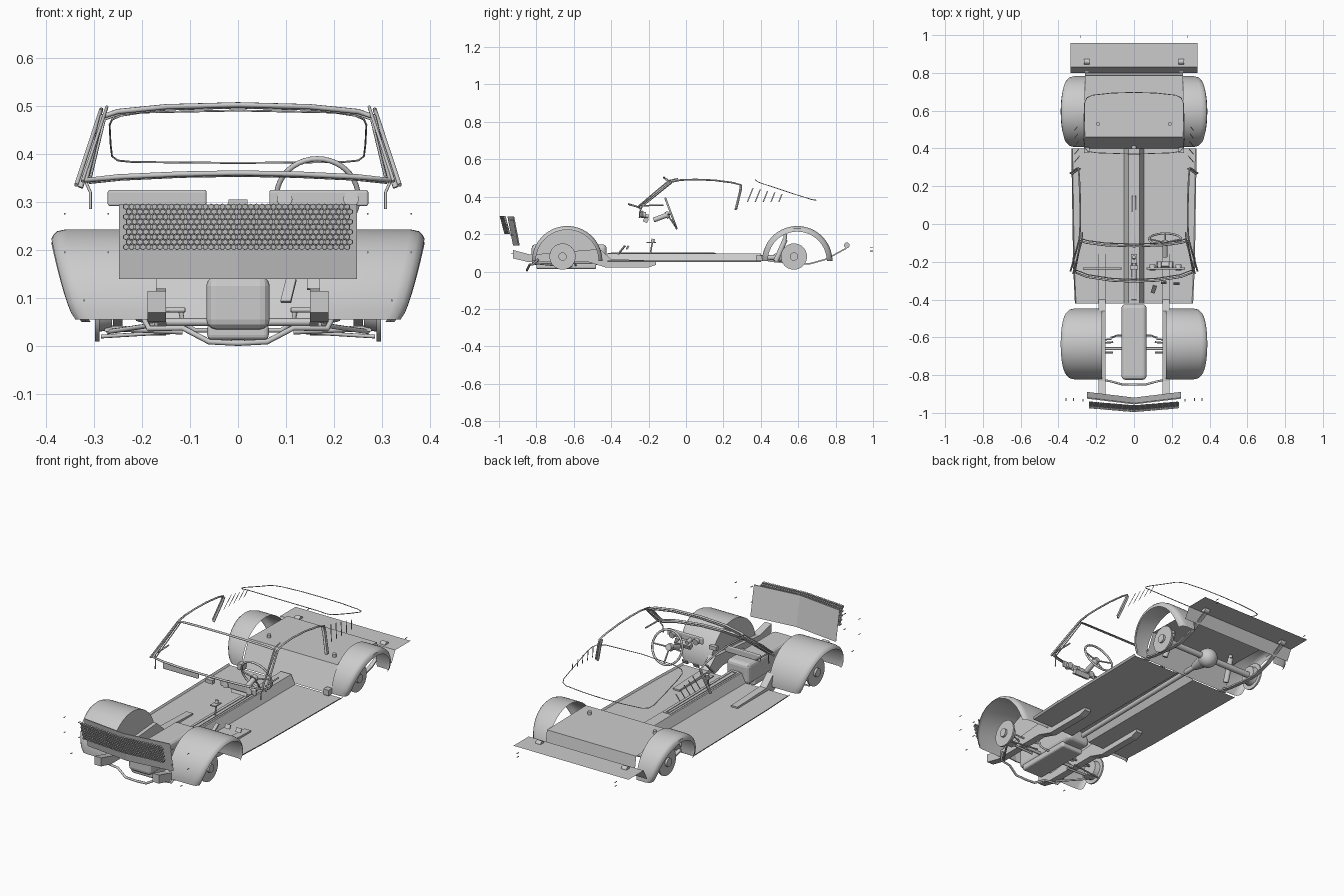
import bpy, bmesh, math
from math import sin, cos, pi, radians
from mathutils import Vector, Matrix

if "Cube" in bpy.data.objects:
    bpy.data.objects.remove(bpy.data.objects["Cube"])

def mesh(name, verts, faces, smooth=False):
    me = bpy.data.meshes.new(name)
    me.from_pydata([tuple(v) for v in verts], [], faces)
    me.update()
    ob = bpy.data.objects.new(name, me)
    bpy.context.collection.objects.link(ob)
    if smooth:
        bpy.ops.object.select_all(action='DESELECT')
        ob.select_set(True)
        bpy.context.view_layer.objects.active = ob
        bpy.ops.object.shade_smooth_by_angle(angle=radians(35))
    return ob

def loft(name, rows, smooth=False):
    n = len(rows[0])
    faces = [(i*n+j, i*n+j+1, (i+1)*n+j+1, (i+1)*n+j)
             for i in range(len(rows)-1) for j in range(n-1)]
    return mesh(name, [p for r in rows for p in r], faces, smooth)

def prism(name, prof, x0, x1):
    # side profile (y, z) extruded across x
    n = len(prof)
    v = [(x, y, z) for x in (x0, x1) for y, z in prof]
    f = [tuple(range(n)), tuple(range(n, 2*n))[::-1]]
    f += [(i, (i+1) % n, n+(i+1) % n, n+i) for i in range(n)]
    return mesh(name, v, f)

def box(name, c, size, rx=0, rz=0, bevel=0, seg=3):
    bm = bmesh.new()
    bmesh.ops.create_cube(bm, size=1)
    bmesh.ops.scale(bm, vec=size, verts=bm.verts)
    if bevel:
        bmesh.ops.bevel(bm, geom=bm.edges[:], offset=bevel, segments=seg, affect='EDGES', profile=0.5)
    bmesh.ops.transform(bm, matrix=Matrix.Translation(c) @ Matrix.Rotation(rz, 4, 'Z') @ Matrix.Rotation(rx, 4, 'X'), verts=bm.verts)
    ob = mesh(name, [], [], False)
    bm.to_mesh(ob.data)
    bm.free()
    return ob

def cyl(name, a, b, r, r2=None, seg=32):
    a, b = Vector(a), Vector(b)
    bm = bmesh.new()
    bmesh.ops.create_cone(bm, cap_ends=True, segments=seg, radius1=r, radius2=r if r2 is None else r2, depth=(b-a).length)
    rot = (b-a).to_track_quat('Z', 'Y').to_matrix().to_4x4()
    bmesh.ops.transform(bm, matrix=Matrix.Translation((a+b)/2) @ rot, verts=bm.verts)
    ob = mesh(name, [], [])
    bm.to_mesh(ob.data)
    bm.free()
    bpy.context.view_layer.objects.active = ob
    bpy.ops.object.select_all(action='DESELECT')
    ob.select_set(True)
    bpy.ops.object.shade_smooth_by_angle(angle=radians(35))
    return ob

def tube(name, pts, r, cyclic=False):
    cu = bpy.data.curves.new(name, 'CURVE')
    cu.dimensions = '3D'
    cu.bevel_depth, cu.bevel_resolution = r, 2
    cu.use_fill_caps = True
    sp = cu.splines.new('POLY')
    sp.points.add(len(pts)-1)
    for q, p in zip(sp.points, pts):
        q.co = (*p, 1)
    sp.use_cyclic_u = cyclic
    ob = bpy.data.objects.new(name, cu)
    bpy.context.collection.objects.link(ob)
    return ob

def sym(pts):
    # complete a left-right symmetric path given from centre outward
    return [(-x, y, z) for x, y, z in pts[::-1] if x > 0] + pts

# Floor with transmission tunnel
sec = [(1, .06), (.98, .05), (.16, .05), (.13, .07), (.09, .097)]
rows = []
for y, w in [(-.42, .313), (-.23, .322), (.40, .332)]:
    h = [(w*a if a > .5 else a*.33, y, z) for a, z in sec]
    rows.append(h + [(-x, y2, z) for x, y2, z in h[::-1]])
loft("floor_pan", rows)

# Trunk floor over the axle and the tail panel
loft("trunk_floor", [[(-.26, y, z), (.26, y, z)] for y, z in
     [(.40, .055), (.46, .185), (.785, .18), (.80, .09)]])
loft("tail_panel", [[(-.335, y, z), (.335, y, z)] for y, z in [(.80, .085), (.83, .142), (.957, .142)]])

# Wheel wells with rounded outer lips, brake discs and hubs
for s in (-1, 1):
    for nm, cy, ro, lip, xi in [("front", -.635, .188, .168, .17), ("rear", .595, .188, .158, .26)]:
        rows = []
        for i in range(33):
            a = pi*i/32
            row = []
            xo = .338 + .05*sin(a)**.7 if 0 < i < 32 else .338
            for x, r in ((xi, ro), (xo-.03, ro), (xo-.012, ro-.004), (xo-.003, ro-.013), (xo, lip)):
                row.append((s*x, cy + r*cos(a), .055 + r*sin(a)))
            rows.append(row)
        loft(nm+"_wheel_well", rows, True)
        if nm == "front":
            mesh("front_well_inner_wall", [r[0] for r in rows], [tuple(range(33))])
    for nm, y in (("front", -.66), ("rear", .577)):
        cyl(nm+"_brake_disc", (s*.288, y, .08), (s*.297, y, .08), .07)
        cyl(nm+"_drum_back", (s*.262, y, .08), (s*.288, y, .08), .045, .05)
        cyl(nm+"_hub", (s*.297, y, .08), (s*.308, y, .08), .022)
    # Frame rails
    prism("frame_rail", [(-.925, .115), (-.925, .07), (-.84, .05), (-.52, .05), (-.43, .022), (-.20, .022),
          (-.16, .035), (-.16, .058), (-.40, .066), (-.46, .12), (-.53, .115), (-.83, .09)], s*.15, s*.188)
    # Front suspension arms
    tube("lower_control_arm", [(s*.115, -.66, .03), (s*.29, -.66, .038)], .006)
    tube("strut_rod", [(s*.17, -.82, .045), (s*.27, -.67, .03)], .005)
    tube("tie_rod", [(s*.12, -.61, .03), (s*.285, -.62, .02)], .004)
    tube("upper_control_arm", [(s*.11, -.625, .075), (s*.16, -.63, .075), (s*.27, -.66, .10),
         (s*.16, -.68, .075), (s*.11, -.68, .075)], .005)
    box("control_arm_mount", (s*.255, -.66, .036), (.045, .04, .012))
    # Leaf springs, shackles and shocks
    sp = [(.385, .075), (.45, .06), (.58, .045), (.66, .045), (.75, .07), (.86, .13)]
    loft("leaf_spring", [[(s*.24, y, z), (s*.26, y, z), (s*.26, y, z-.008), (s*.24, y, z-.008), (s*.24, y, z)] for y, z in sp])
    cyl("spring_eye", (s*.235, .86, .14), (s*.265, .86, .14), .015, seg=16)
    box("spring_front_mount", (s*.25, .39, .07), (.03, .03, .03))
    cyl("rear_shock", (s*.2, .48, .055), (s*.19, .53, .17), .014, seg=16)
    cyl("shock_top", (s*.19, .53, .17), (s*.19, .53, .20), .01, seg=12)

# Rear axle with differential
cyl("rear_axle", (-.29, .577, .08), (.29, .577, .08), .016, seg=16)
bpy.ops.mesh.primitive_uv_sphere_add(segments=24, ring_count=12, radius=.05, location=(0, .577, .08))
bpy.context.object.name = "differential"
bpy.ops.object.shade_smooth()
cyl("differential_nose", (0, .47, .075), (0, .56, .08), .018, .04, 20)
cyl("drive_shaft", (0, -.40, .062), (0, .47, .075), .013, seg=16)

# Engine block and oil pan
box("engine_block", (0, -.625, .09), (.132, .40, .11), bevel=.02)
box("oil_pan", (0, -.64, .03), (.128, .32, .034), bevel=.01)

# Sway bar and steering linkage
tube("sway_bar", sym([(0, -.85, .006), (.06, -.85, .009), (.115, -.835, .038), (.185, -.82, .036), (.20, -.79, .065)]), .006)
tube("steering_link", sym([(0, -.59, .033), (.09, -.59, .033), (.115, -.60, .05), (.12, -.60, .078)]), .005)
tube("front_crossmember", [(-.15, -.66, .05), (.15, -.66, .05)], .008)

# Grille backing panel, V-shaped in plan
loft("grille_panel", [[(-.248, yb+.03, z), (0, yb, z), (.248, yb+.03, z)] for yb, z in
     [(-.955, .295), (-.925, .14), (-.919, .14), (-.949, .295), (-.955, .295)]])

# Honeycomb grille
v, f = [], []
cols, px, pz = 40, .0118, .0105
def on_grille(x, z, d):
    return (x, -.996 + .085*abs(x) + .26*(.295-z) + d, z)
for r in range(9):
    for c in range(cols):
        cx = (c-(cols-1)/2)*px + (px/4 if r % 2 else -px/4)
        cz = .206 + r*pz
        b = len(v)
        for rad, d in ((.0066, .012), (.0066, 0), (.0048, 0), (.0048, .012)):
            v += [on_grille(cx+rad*sin(k*pi/3), cz+rad*cos(k*pi/3), d) for k in range(6)]
        for q in range(3):
            f += [(b+q*6+k, b+q*6+(k+1) % 6, b+q*6+6+(k+1) % 6, b+q*6+6+k) for k in range(6)]
mesh("honeycomb_grille", v, f)

# Windshield frame: upper and lower curves with pillars
top = sym([(0, -.118, .502), (.15, -.113, .498), (.25, -.10, .488), (.283, -.09, .477)])
low = sym([(.315, -.255, .345), (.25, -.28, .352), (.12, -.30, .358), (0, -.305, .36)][::-1])
tube("windshield_frame", top + low[::-1], .0055, True)
tube("windshield_inner_trim", [(x*.98, y+.012, z-.005) for x, y, z in top + low[::-1]], .003, True)

# Side window trim, louvres, vent sill
def side(y, z, o=0):
    return (.338 - .33*(z-.33) + o, y, z)
win = [(-.25, .335), (-.23, .352), (-.15, .42), (-.08, .478), (-.03, .489), (.05, .492),
       (.15, .488), (.25, .475), (.297, .462), (.295, .44), (.27, .335)]
for s in (-1, 1):
    flip = lambda p: (s*p[0], p[1], p[2])
    tube("side_window_trim", [flip(side(y, z)) for y, z in win], .0045)
    tube("drip_rail", [flip(side(y-.012, z+.008, -.01)) for y, z in win[:5]], .0035)
    tube("rear_pillar_trim", [flip(side(y, z, -.01)) for y, z in [(.292, .46), (.29, .43), (.265, .33)]], .006)
    tube("vent_window_sill", [flip(side(y, z, -.01)) for y, z in [(-.23, .352), (-.12, .355)]], .004)
    tube("door_post", [(s*.307, -.25, .285), (s*.307, -.247, .32), (s*.318, -.235, .345)], .003)
    for i in range(5):
        y = .325 + i*.042
        h = .075 - .008*i
        loft("quarter_louvre", [[flip(side(y+t*h*.4+e, .372+t*h, -.01)) for e in (0, .007)] for t in (0, 1)])
    # Bolts at the lamp corners
    for x, y, z in [(.27, -.935, .275), (.36, -.93, .275), (.27, -.935, .195), (.36, -.93, .195),
                    (.32, -.93, .095), (.285, .99, .11), (.285, .99, .13)]:
        cyl("corner_bolt", (s*x, y-.006, z), (s*x, y+.009, z), .002, seg=8)

# Rear window seal
tube("rear_window_seal", sym([(0, .37, .49), (.2, .377, .486), (.245, .385, .479), (.262, .405, .471), (.267, .44, .46),
     (.265, .56, .42), (.262, .64, .395), (.25, .668, .386), (.22, .682, .383), (.12, .693, .382), (0, .697, .381)]), .002, True)

# Dashboard panels, gauges and radio
for s in (-1, 1):
    box("dash_panel", (s*.168, -.235, .308), (.206, .012, .034), bevel=.005)
for x in (.097, .235):
    cyl("gauge", (x, -.245, .306), (x, -.215, .302), .016, seg=24)
cyl("left_dial", (.135, -.235, .30), (.135, -.20, .295), .01, seg=20)
cyl("right_dial", (.195, -.235, .30), (.195, -.20, .295), .01, seg=20)
box("radio", (0, -.23, .295), (.04, .02, .02))
box("instrument_cluster", (.165, -.215, .275), (.09, .025, .025), rx=-.4)

# Steering wheel and column
c = Vector((.165, -.08, .310))
n = Vector((0, .936, .351))
u, w = Vector((1, 0, 0)), Vector((0, -.351, .936))
tube("steering_wheel_rim", [c + .085*(cos(a*pi/20)*u + sin(a*pi/20)*w) for a in range(40)], .0055, True)
for a in (0, pi, -pi/2):
    tube("steering_spoke", [c - .02*n, c + .083*(cos(a)*u + sin(a)*w)], .004)
cyl("steering_hub", c-.03*n, c-.01*n, .02, .016)
cyl("steering_column", c-.10*n, c-.03*n, .013, seg=20)

# Console, shifter and pedals
box("console", (0, -.13, .096), (.042, .58, .006))
tube("console_trim", [(-.012, -.40, .10), (-.008, .15, .10), (.008, .15, .10), (.012, -.40, .10)], .002, True)
box("shifter_plate", (0, -.185, .155), (.03, .05, .006))
cyl("shifter_lever", (0, -.19, .10), (0, -.178, .165), .004, seg=10)
cyl("shifter_knob", (0, -.179, .158), (0, -.175, .174), .009, seg=16)
box("throttle_pedal", (.105, -.345, .115), (.022, .006, .06), rx=-.7, rz=-.3)
box("brake_pedal", (.158, -.31, .128), (.03, .006, .022), rx=-.5)
box("clutch_pedal", (.225, -.315, .128), (.03, .006, .022), rx=-.5)

# Turn curve parts into meshes
bpy.ops.object.select_all(action='DESELECT')
curves = [o for o in bpy.data.objects if o.type == 'CURVE']
for o in curves:
    o.select_set(True)
bpy.context.view_layer.objects.active = curves[0]
bpy.ops.object.convert(target='MESH')
